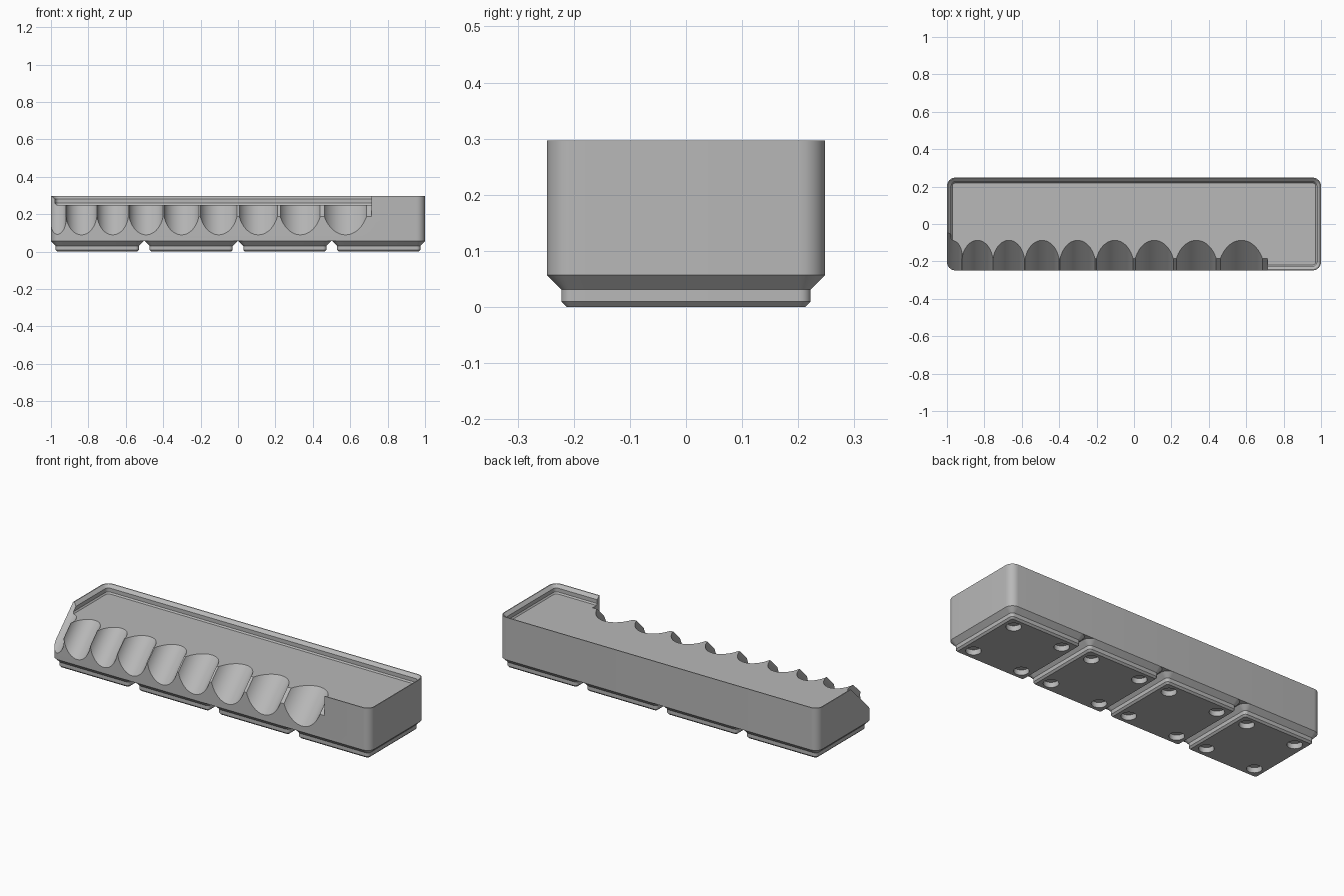
import bpy, bmesh, math
from mathutils import Matrix

cube = bpy.data.objects.get("Cube")
if cube:
    bpy.data.objects.remove(cube, do_unlink=True)

grey = bpy.data.materials.new("plain grey")
grey.use_nodes = True
colour = (0.48, 0.48, 0.48, 1)
grey.diffuse_color = colour
grey.node_tree.nodes["Principled BSDF"].inputs["Base Color"].default_value = colour

HALF_X, HALF_Y, RADIUS = 1.0, 0.248, 0.0448
FOOT_TOP, FLOOR, TOP = 0.0567, 0.2507, 0.297


def make_object(name, bm):
    bmesh.ops.recalc_face_normals(bm, faces=bm.faces)
    mesh = bpy.data.meshes.new(name)
    bm.to_mesh(mesh)
    bm.free()
    mesh.materials.append(grey)
    obj = bpy.data.objects.new(name, mesh)
    bpy.context.collection.objects.link(obj)
    return obj


def rounded_loft(name, hx, hy, levels, cx=0):
    """Closed stack of rounded rectangles; levels are (inset, height)."""
    bm = bmesh.new()
    rings = []
    for inset, z in levels:
        r = max(RADIUS - inset, 0.004)
        ring = []
        for q, (sx, sy) in enumerate([(1, 1), (-1, 1), (-1, -1), (1, -1)]):
            for k in range(9):
                a = (q + k / 8) * math.pi / 2
                ring.append(bm.verts.new((cx + sx * (hx - inset - r) + r * math.cos(a),
                                          sy * (hy - inset - r) + r * math.sin(a), z)))
        rings.append(ring)
    for low, high in zip(rings, rings[1:]):
        for i in range(len(low)):
            j = (i + 1) % len(low)
            bm.faces.new((low[i], low[j], high[j], high[i]))
    bm.faces.new(rings[0][::-1])
    bm.faces.new(rings[-1])
    return make_object(name, bm)


def cylinder_cutter(radius, depth, matrix):
    bm = bmesh.new()
    bmesh.ops.create_cone(bm, cap_ends=True, segments=64, radius1=radius,
                          radius2=radius, depth=depth, matrix=matrix)
    return make_object("cutter", bm)


def cut(target, cutter):
    cutter.hide_render = True
    mod = target.modifiers.new("cut", 'BOOLEAN')
    mod.operation = 'DIFFERENCE'
    mod.solver = 'EXACT'
    mod.object = cutter
    bpy.context.view_layer.objects.active = target
    bpy.ops.object.modifier_apply(modifier=mod.name)
    bpy.data.objects.remove(cutter, do_unlink=True)


# Solid tray body with a stepped stacking lip
body = rounded_loft("tray_body", HALF_X, HALF_Y, [
    (0, FOOT_TOP), (0, TOP), (0.005, TOP), (0.0227, 0.2806),
    (0.0227, 0.259), (0.029, FLOOR)])

# Sloping cut that opens the front edge
tilt = Matrix.Rotation(-math.pi / 4, 4, 'X')
SLOPE, GROOVE = 0.435, 0.338   # height minus y on each sloping plane
END = 0.715
bm = bmesh.new()
bmesh.ops.create_cube(bm, size=1)
place = (Matrix.Translation((0, -0.16, SLOPE - 0.16)) @ tilt
         @ Matrix.Translation(((END - 1.2) / 2, -0.25, 0))
         @ Matrix.Diagonal((END + 1.2, 0.5, 1.4, 1)))
bmesh.ops.transform(bm, matrix=place, verts=bm.verts)
cut(body, make_object("cutter", bm))

# Row of leaning round grooves, growing to the right
edges = [-1.03, -0.92, -0.754, -0.585, -0.398, -0.206, 0, 0.217, 0.449, 0.7]
for a, b in zip(edges, edges[1:]):
    r = (b - a) / 2 * 1.01
    axis = GROOVE + r * math.sqrt(2)
    cut(body, cylinder_cutter(r, 1.2, Matrix.Translation(
        ((a + b) / 2, -0.16, axis - 0.16)) @ tilt))

# Four chamfered feet, each with four round magnet recesses
parts = [body]
for n in range(4):
    cx = (n - 1.5) * 0.5015
    foot = rounded_loft(f"foot_{n + 1}", HALF_Y, HALF_Y, [
        (0.0353, 0), (0.0257, 0.0096), (0.0257, 0.031), (0, FOOT_TOP)], cx)
    for sx in (-1, 1):
        for sy in (-1, 1):
            cut(foot, cylinder_cutter(0.0388, 0.058, Matrix.Translation(
                (cx + sx * 0.155, sy * 0.155, 0))))
    parts.append(foot)

# Smooth the curves and keep the edges crisp
bpy.ops.object.select_all(action='DESELECT')
for obj in parts:
    obj.select_set(True)
bpy.context.view_layer.objects.active = body
bpy.ops.object.shade_smooth_by_angle(angle=math.radians(25))
